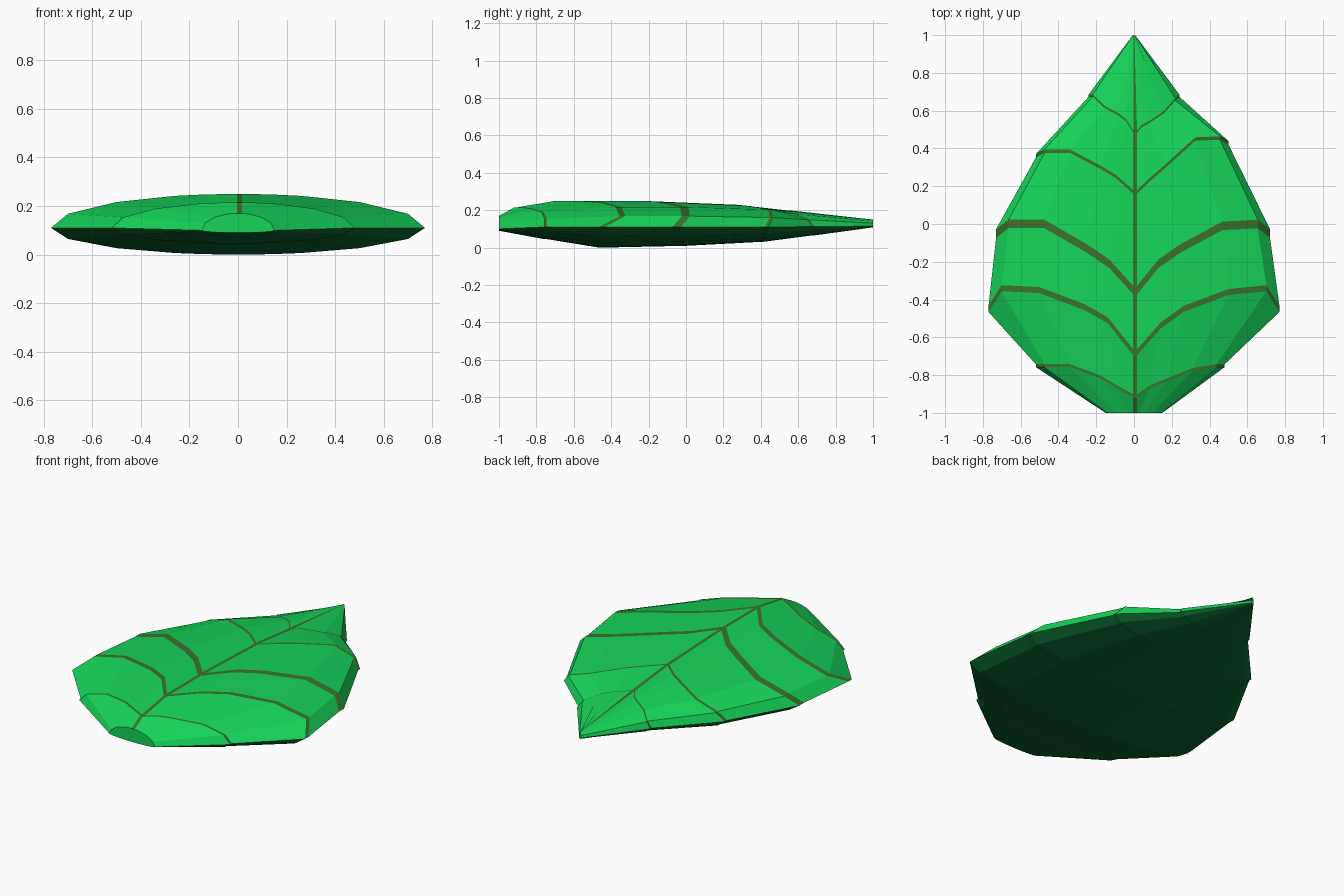
import bpy, bmesh
from math import sqrt

if "Cube" in bpy.data.objects:
    bpy.data.objects.remove(bpy.data.objects["Cube"])


def material(name, rgb):
    m = bpy.data.materials.new(name)
    m.diffuse_color = (*rgb, 1)
    m.use_nodes = True
    m.node_tree.nodes["Principled BSDF"].inputs["Base Color"].default_value = m.diffuse_color
    return m


# Column positions from the midrib (0) to the rim (1)
U = [0.18, 0.34, 0.65, 0.91, 1.0]

# Each ring follows a side vein across the leaf:
# left half-width, right half-width, rim z, crown z, belly z, vein width,
# y at the midrib, left y at each column, right y at each column
RINGS = [
    (.15, .15, .10, .17, .09, 0, -1.0, [-1] * 5, [-1] * 5),
    (.52, .48, .11, .215, .045, .015, -.91,
     [-.86, -.81, -.75, -.75, -.75], [-.86, -.83, -.77, -.75, -.75]),
    (.77, .77, .11, .25, 0, .032, -.68,
     [-.51, -.44, -.35, -.34, -.45], [-.54, -.45, -.36, -.34, -.45]),
    (.73, .72, .11, .25, .008, .045, -.35,
     [-.21, -.13, 0, 0, -.05], [-.21, -.13, -.01, 0, -.05]),
    (.52, .50, .11, .232, .03, .018, .17,
     [.25, .30, .385, .385, .36], [.24, .31, .45, .455, .43]),
    (.24, .24, .112, .20, .065, .012, .49,
     [.55, .58, .62, .68, .68], [.52, .54, .59, .66, .68]),
    (.006, .006, .115, .15, .108, 0, 1.0, [1] * 5, [1] * 5),
]

bm = bmesh.new()


def make_ring(data, shift):
    wl, wr, rim, crown, belly, _, yc, yl, yr = data
    rib = min(.010, wr * .3)
    cols = [(-wl * u, u, y) for u, y in zip(U[::-1], yl[::-1])]
    cols += [(-rib + .006 * (wr > .1), 0, yc), (rib + .006 * (wr > .1), 0, yc)]
    cols += [(wr * u, u, y) for u, y in zip(U, yr)]
    top, low = [], []
    for i, (x, u, y) in enumerate(cols):
        dome = sqrt(max(0, 1 - u * u))
        top.append(bm.verts.new((x, y + shift, rim + (crown - rim) * dome)))
        if u == 1:
            low.append(top[-1])
        else:
            t = i / (len(cols) - 1)
            ye = yl[-1] * (1 - t) + yr[-1] * t
            low.append(bm.verts.new((x, ye + shift, rim + (belly - rim) * dome)))
    return top, low


# Doubled rings leave a vein band between their two edges
loops, bands = [], []
for r in RINGS:
    if r[5]:
        bands.append(len(loops))
        loops += [make_ring(r, -r[5] / 2), make_ring(r, r[5] / 2)]
    else:
        loops.append(make_ring(r, 0))

# Skin the upper blade, veins and underside
n = len(loops[0][0])
mid = n // 2 - 1
for k in range(len(loops) - 1):
    (ta, la), (tb, lb) = loops[k], loops[k + 1]
    for i in range(n - 1):
        f = bm.faces.new((ta[i], ta[i + 1], tb[i + 1], tb[i]))
        f.material_index = 1 if k in bands or i == mid else 0
        f = bm.faces.new((la[i + 1], la[i], lb[i], lb[i + 1]))
        f.material_index = 2

# Close the stem end and the tip
for top, low in (loops[0], loops[-1]):
    bm.faces.new(top + low[-2:0:-1])
bmesh.ops.recalc_face_normals(bm, faces=bm.faces)

mesh = bpy.data.meshes.new("leaf")
bm.to_mesh(mesh)
bm.free()
mesh.materials.append(material("leaf green", (.008, .66, .10)))
mesh.materials.append(material("vein brown", (.045, .17, .025)))
mesh.materials.append(material("underside green", (.003, .13, .027)))
leaf = bpy.data.objects.new("leaf", mesh)
bpy.context.collection.objects.link(leaf)
